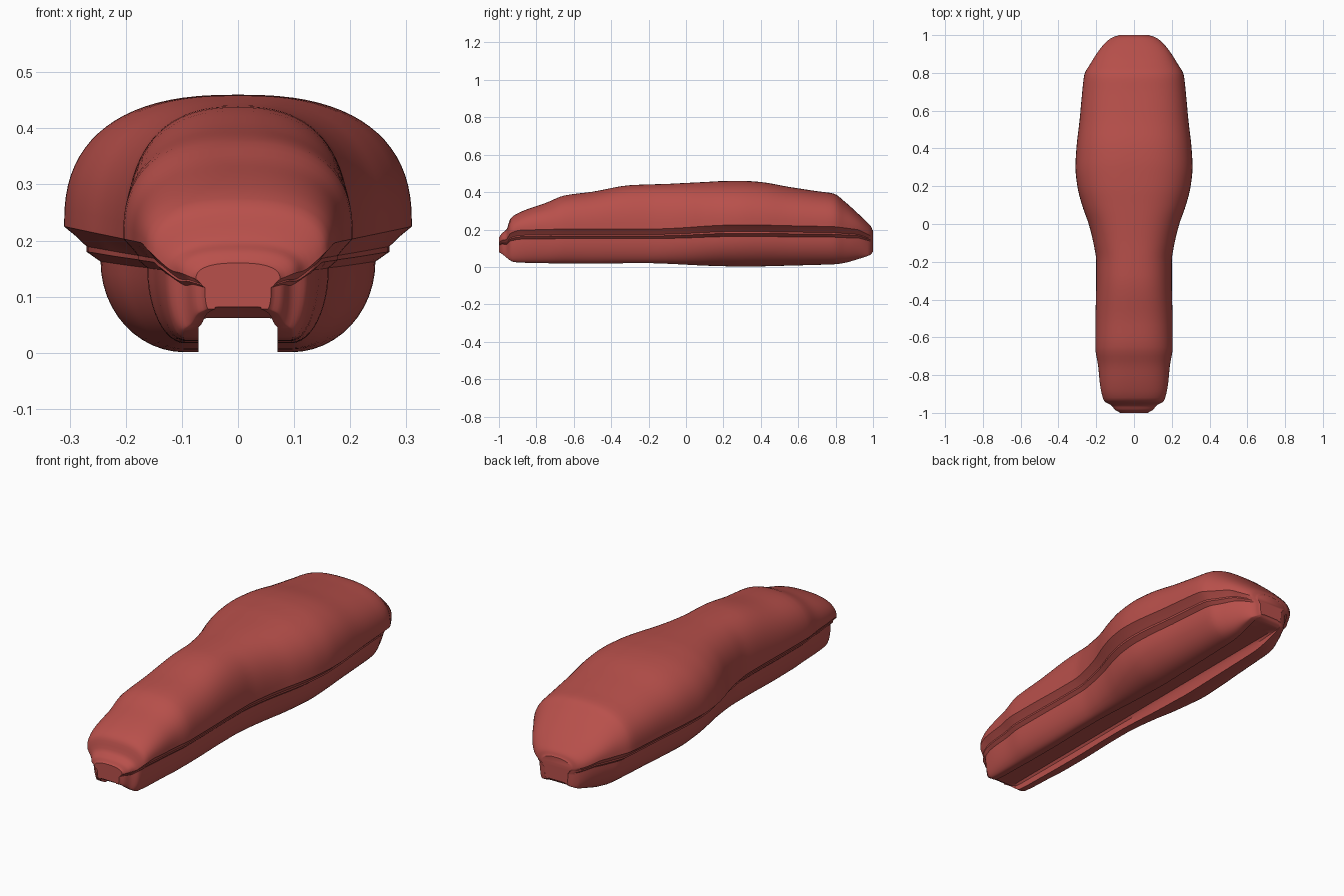
import bpy, bmesh, math

if "Cube" in bpy.data.objects:
    bpy.data.objects.remove(bpy.data.objects["Cube"])

# Stations along the length: y, half width, top z, bottom z
STATIONS = [
    (-1.0, .075, .160, .078), (-.985, .10, .180, .070), (-.96, .12, .200, .050),
    (-.94, .155, .255, .035), (-.92, .165, .275, .026), (-.85, .18, .308, .022),
    (-.75, .19, .342, .020), (-.65, .205, .382, .018), (-.5, .204, .402, .017),
    (-.3, .20, .437, .020), (-.2, .20, .441, .020), (-.1, .215, .444, .017),
    (0, .24, .449, .012), (.1, .275, .454, .007), (.2, .30, .459, .004),
    (.3, .31, .460, .001), (.4, .305, .454, .003), (.55, .288, .428, .007),
    (.7, .274, .405, .011), (.79, .263, .392, .014), (.85, .23, .348, .022),
    (.92, .185, .285, .042), (.97, .14, .237, .058), (.99, .11, .215, .068),
    (1.0, .08, .195, .08)]


def resample(rows, sub=4):
    """Smooth the station table with a limited-slope cubic."""
    def slope(i, k):
        if i in (0, len(rows) - 1):
            return 0.0 if k else 1.0
        a, b, c = rows[i - 1], rows[i], rows[i + 1]
        d0, d1 = (b[k] - a[k]) / (b[0] - a[0]), (c[k] - b[k]) / (c[0] - b[0])
        return 0 if d0 * d1 <= 0 else 2 * d0 * d1 / (d0 + d1)
    out = []
    for i in range(len(rows) - 1):
        h = rows[i + 1][0] - rows[i][0]
        for s in range(sub):
            t = s / sub
            row = [rows[i][0] + h * t]
            for k in (1, 2, 3):
                p, q = rows[i][k], rows[i + 1][k]
                row.append(p * (2*t**3 - 3*t*t + 1) + q * (3*t*t - 2*t**3)
                           + h * (slope(i, k) * (t**3 - 2*t*t + t)
                                  + slope(i + 1, k) * (t**3 - t*t)))
            out.append(tuple(row))
    return out + [rows[-1]]


def levels(w, t, b):
    widest = min(.16 + .21 * w, b + .65 * (t - b))
    return widest, b + .84 * (widest - b), b + .72 * (widest - b)


def cover_half(w, t, b):
    """Padded top: from the tucked edge out to the widest line and over."""
    widest, step, _ = levels(w, t, b)
    pts = [(.87 * w, step), (.93 * w, (step + widest) / 2)]
    n = 20
    for i in range(n + 1):
        a = math.pi / 2 * i / n
        pts.append((w * math.cos(a) ** .8 if i < n else 0,
                    widest + (t - widest) * math.sin(a) ** .8))
    return pts


def base_half(w, t, b):
    """Lower hull: ledge, rounded flank, bottom rim, centre channel."""
    _, step, low = levels(w, t, b)
    rim, chan = min(.095, .7 * w), min(.07, .55 * w)
    roof = max(.062, b + .004)
    pts = [(.87 * w, step), (.87 * w, step - .05 * (step - b)), (.79 * w, low)]
    n = 12
    for i in range(1, n + 1):
        a = math.pi / 2 * i / n
        pts.append((rim + (.79 * w - rim) * math.cos(a), low - (low - b) * math.sin(a)))
    return pts + [(chan, b), (chan, roof - .25 * (roof - b)),
                  (chan - .008, roof), (0, roof)]


def loft(name, half, material):
    bm = bmesh.new()
    rings = []
    for y, w, t, b in resample(STATIONS):
        pts = half(w, t, b)
        pts += [(-x, z) for x, z in reversed(pts[:-1])]
        rings.append([bm.verts.new((x, y, z)) for x, z in pts])
    for r0, r1 in zip(rings, rings[1:]):
        for i in range(len(r0) - 1):
            bm.faces.new((r0[i], r0[i + 1], r1[i + 1], r1[i]))
    for ring in (rings[0], rings[-1]):      # end caps
        bm.faces.new(ring)
    bmesh.ops.recalc_face_normals(bm, faces=bm.faces)
    # open shells: make sure the outside faces outwards
    centre = .2 if half is cover_half else .3
    f = max(bm.faces, key=lambda f: abs(f.calc_center_median().x))
    c = f.calc_center_median()
    if f.normal.x * c.x + f.normal.z * (c.z - centre) < 0:
        bmesh.ops.reverse_faces(bm, faces=bm.faces)
    me = bpy.data.meshes.new(name)
    bm.to_mesh(me)
    bm.free()
    ob = bpy.data.objects.new(name, me)
    bpy.context.collection.objects.link(ob)
    me.materials.append(material)
    bpy.ops.object.select_all(action='DESELECT')
    ob.select_set(True)
    bpy.context.view_layer.objects.active = ob
    bpy.ops.object.shade_smooth_by_angle(angle=math.radians(35))
    return ob


red = bpy.data.materials.new("red")
red.diffuse_color = (.48, .08, .07, 1)
red.use_nodes = True
red.node_tree.nodes["Principled BSDF"].inputs["Base Color"].default_value = red.diffuse_color

loft("padded_cover", cover_half, red)
loft("channel_base", base_half, red)
